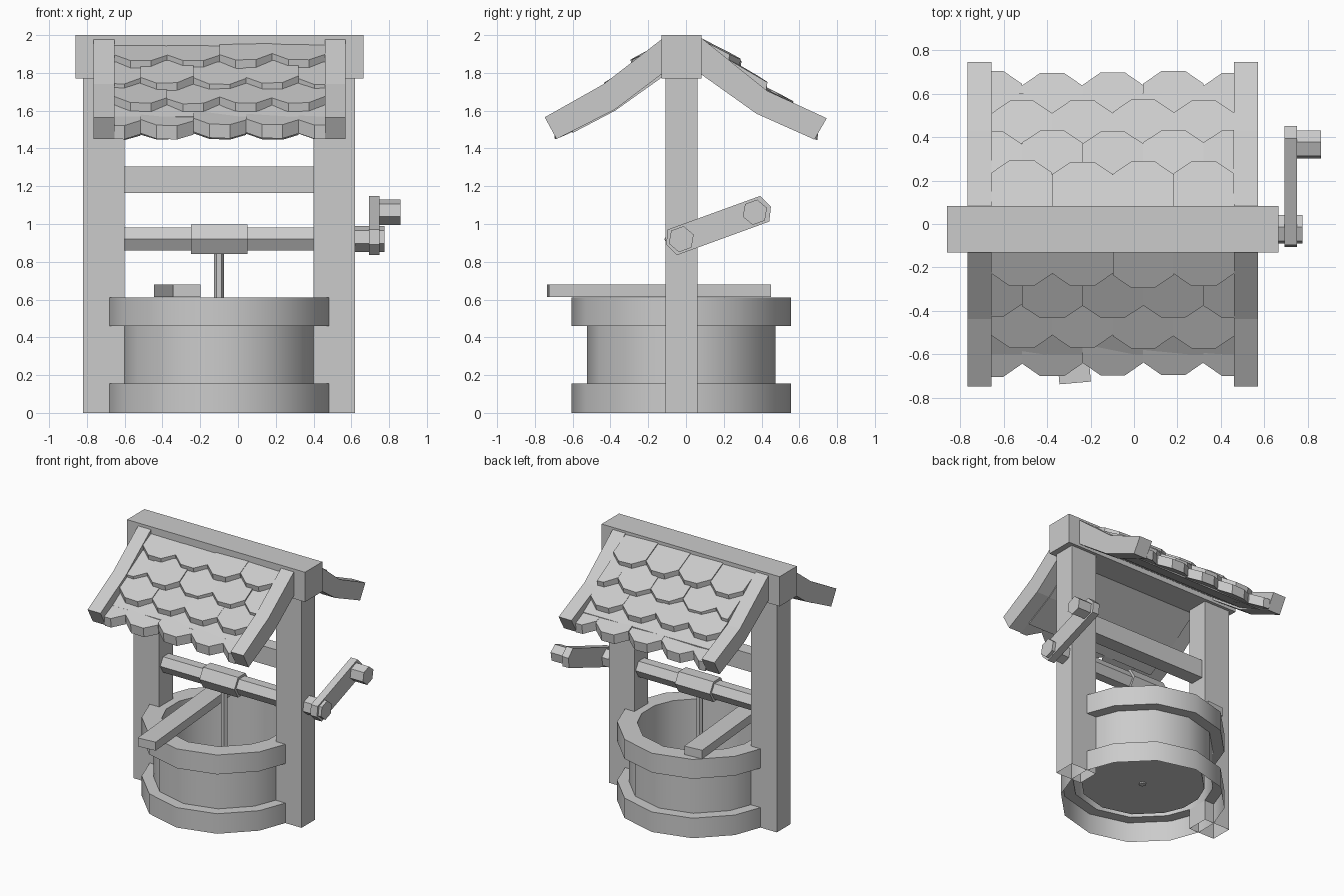
import bpy, bmesh, math, random
from mathutils import Vector, Matrix

if "Cube" in bpy.data.objects:
    bpy.data.objects.remove(bpy.data.objects["Cube"])

random.seed(4)
CX, CY = -0.10, -0.025          # centre of the well shaft


def make(name, bm, smooth=False, recalc=True):
    if recalc:
        bmesh.ops.recalc_face_normals(bm, faces=bm.faces)
    me = bpy.data.meshes.new(name)
    bm.to_mesh(me)
    bm.free()
    ob = bpy.data.objects.new(name, me)
    bpy.context.collection.objects.link(ob)
    if smooth:
        bpy.ops.object.select_all(action='DESELECT')
        ob.select_set(True)
        bpy.context.view_layer.objects.active = ob
        bpy.ops.object.shade_smooth_by_angle(angle=math.radians(35))
    return ob


def skin(bm, a, b):
    """Solid between two matching outlines."""
    va, vb = [bm.verts.new(p) for p in a], [bm.verts.new(p) for p in b]
    bm.faces.new(va)
    bm.faces.new(vb)
    n = len(a)
    for i in range(n):
        j = (i + 1) % n
        bm.faces.new((va[i], va[j], vb[j], vb[i]))


def prism_x(name, pts, x0, x1):
    """Extrude a (y, z) outline along x."""
    bm = bmesh.new()
    skin(bm, [(x0, y, z) for y, z in pts], [(x1, y, z) for y, z in pts])
    return make(name, bm)


def box(name, x0, x1, y0, y1, z0, z1):
    return prism_x(name, [(y0, z0), (y1, z0), (y1, z1), (y0, z1)], x0, x1)


def hexagon(cy, cz, r, turn=0):
    return [(cy + r * math.cos(turn + k * math.pi / 3),
             cz + r * math.sin(turn + k * math.pi / 3)) for k in range(6)]


# Stone well: open turned profile; the sides next to the posts are flattened
prof = [(.582, 0), (.582, .155), (.50, .155), (.50, .46),
        (.582, .46), (.582, .61), (.44, .61), (.44, .145)]
dirs = []
for k in range(12):
    c, s = math.cos(k * math.pi / 6), math.sin(k * math.pi / 6)
    if k == 0:
        dirs += [(c, .08)]
    elif k == 6:
        dirs += [(c, .08), (c, -.08)]
    else:
        dirs += [(c, s)]
dirs.append((1, -.08))
bm = bmesh.new()
rings = [[bm.verts.new((CX + r * c, CY + (s if abs(s) == .08 else r * s), z)) for r, z in prof]
         for c, s in dirs]
for k, A in enumerate(rings):
    B = rings[(k + 1) % len(rings)]
    for i in range(len(prof) - 1):
        bm.faces.new((A[i], B[i], B[i + 1], A[i + 1]))
bm.faces.new([r[-1] for r in rings])
make("stone_well", bm, smooth=True, recalc=False)

# Posts (open underneath), ridge beam and cross bar
for side, x0, x1 in (("left", -.82, -.60), ("right", .40, .62)):
    post = box(side + "_post", x0, x1, -.108, .06, 0, 1.77)
    bm = bmesh.new()
    bm.from_mesh(post.data)
    low = [f for f in bm.faces if f.calc_center_median().z < .01]
    bmesh.ops.delete(bm, geom=low, context='FACES')
    bm.to_mesh(post.data)
    bm.free()
box("ridge_beam", -.86, .665, -.13, .083, 1.77, 2.0)
box("cross_bar", -.60, .40, -.08, .03, 1.165, 1.305)

# Axle, drum and rope
AZ = .92
prism_x("axle", hexagon(CY, AZ, .07), -.60, .40)
prism_x("rope_drum", hexagon(CY, AZ, .09), -.25, .05)
bm = bmesh.new()
bmesh.ops.create_cone(bm, cap_ends=True, segments=6, radius1=.026, radius2=.026, depth=.74,
                      matrix=Matrix.Translation((CX, CY, .505)) @ Matrix.Rotation(math.pi / 6, 4, 'Z'))
make("rope", bm)

# Crank: hub, slanted arm with pointed ends, handle
t = math.radians(20)


def arm(u, v):
    return (CY + u * math.cos(t) - v * math.sin(t), AZ + u * math.sin(t) + v * math.cos(t))


prism_x("crank_hub", hexagon(CY, AZ, .07, t), .62, .775)
prism_x("crank_arm", [arm(*p) for p in ((-.085, 0), (-.05, -.072), (.47, -.072),
                                        (.505, 0), (.47, .072), (-.05, .072))], .693, .75)
prism_x("crank_handle", hexagon(*arm(.415, 0), .068, t), .75, .86)

# Loose plank lying across the rim
plank = box("plank", -.0725, .0725, -.59, .59, -.033, .033)
plank.location = (-.322, -.143, .647)
plank.rotation_euler.z = math.radians(5)

# Bent rafters at both roof ends
front = [(-.12, 1.985), (-.437, 1.74), (-.748, 1.565), (-.685, 1.45), (-.378, 1.605), (-.12, 1.80)]
back = [(.075, 1.99), (.43, 1.705), (.745, 1.56), (.68, 1.447), (.373, 1.584), (.075, 1.796)]
for side, x0, x1 in (("left", -.765, -.655), ("right", .46, .57)):
    prism_x(side + "_front_rafter", front, x0, x1)
    prism_x(side + "_back_rafter", back, x0, x1)

# Roof boards and four staggered rows of clipped shingles per slope
XL, XR, W, CH = -.655, .46, 1.115 / 4, .085
board = [(.08, 1.95), (.40, 1.70), (.60, 1.57), (.60, 1.482), (.375, 1.60), (.08, 1.81)]
# upper edge (d, z), lower edge (d, z), thickness; d is the distance from y = 0
rows = [((.08, 1.975), (.29, 1.868), .045),
        ((.23, 1.862), (.43, 1.745), .045),
        ((.37, 1.745), (.57, 1.642), .045),
        ((.51, 1.612), (.70, 1.523), .073)]
for side, s in (("front", -1), ("back", 1)):
    prism_x(side + "_roof_board", [(s * d, z) for d, z in board], XL, XR)
    bm = bmesh.new()
    for r, (up, low, th) in enumerate(rows):
        up, low = Vector(up), Vector(low)
        run = low - up
        off = -W / 2 if r % 2 else 0      # odd rows shift by half a shingle
        for k in range(4 + r % 2):
            a = XL + off + k * W
            b = a + W
            e = 1 + random.uniform(-.03, .02)
            n = e - .065 / run.length
            lift = random.uniform(-.006, .006)
            tilt = random.uniform(-.04, .04)
            shape = [(a, 0), (a, n), (a + CH, e), (b - CH, e), (b, n), (b, 0)]
            top, bot = [], []
            for x, f in shape:
                x = min(max(x, XL), XR)
                d, z = up + run * f
                z += lift + tilt * (x - (a + b) / 2)
                top.append((x, s * d, z))
                bot.append((x, s * (d - .008), z - th))
            skin(bm, top, bot)
    make(side + "_shingles", bm)
